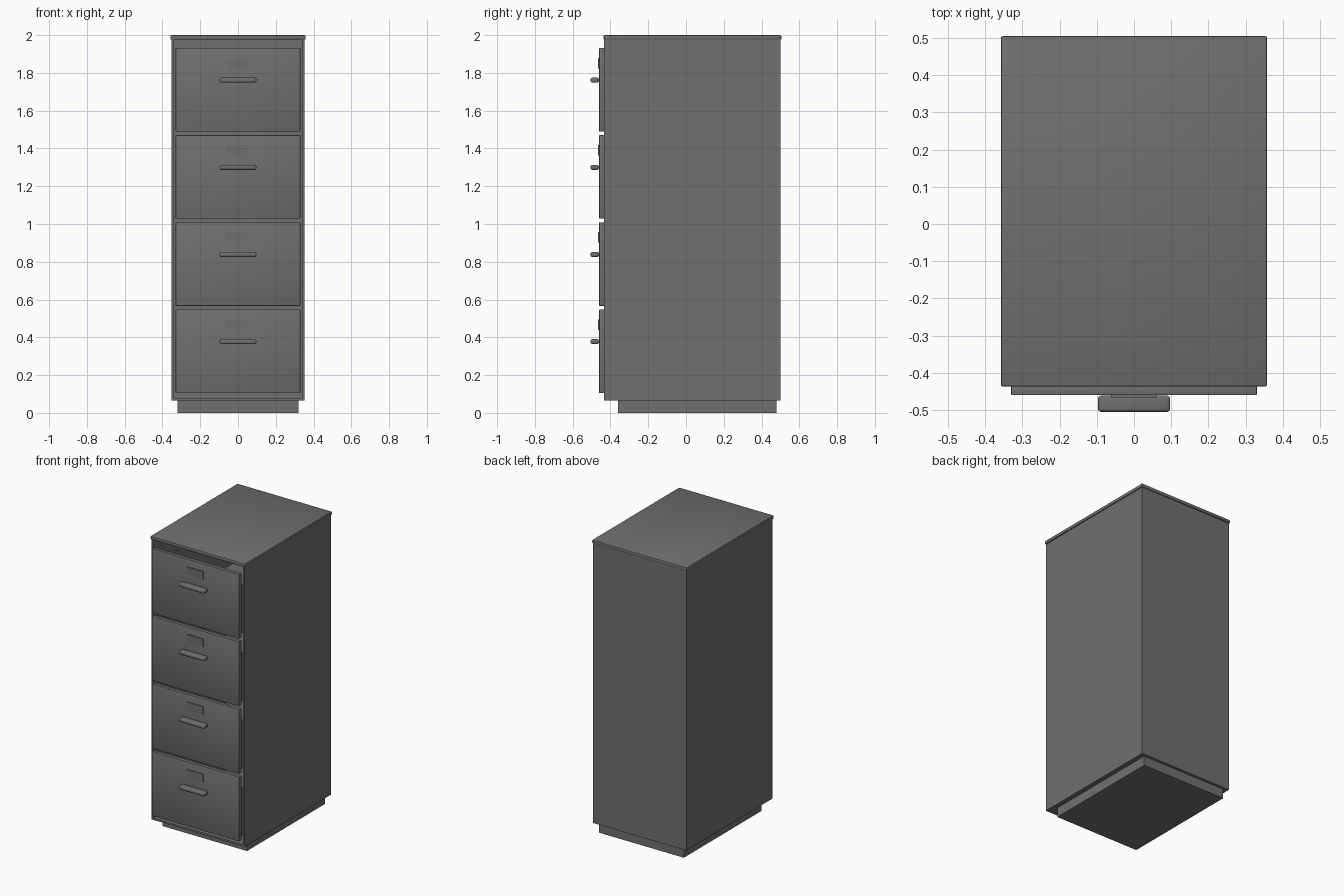
import bpy
import bmesh

if "Cube" in bpy.data.objects:
    bpy.data.objects.remove(bpy.data.objects["Cube"])

steel = bpy.data.materials.new("grey steel")
steel.diffuse_color = (0.16, 0.16, 0.155, 1)
steel.use_nodes = True
steel.node_tree.nodes["Principled BSDF"].inputs["Base Color"].default_value = steel.diffuse_color


def box(name, x, y, z, bevel=0, segments=1):
    """Box from (min, max) ranges on each axis."""
    bm = bmesh.new()
    bmesh.ops.create_cube(bm, size=1)
    for v in bm.verts:
        v.co = [r[0] + (c + 0.5) * (r[1] - r[0]) for c, r in zip(v.co, (x, y, z))]
    if bevel:
        bmesh.ops.bevel(bm, geom=bm.edges[:], offset=bevel, segments=segments,
                        profile=0.5, affect='EDGES')
    mesh = bpy.data.meshes.new(name)
    bm.to_mesh(mesh)
    bm.free()
    mesh.materials.append(steel)
    obj = bpy.data.objects.new(name, mesh)
    bpy.context.collection.objects.link(obj)
    if segments > 1:
        bpy.ops.object.select_all(action='DESELECT')
        obj.select_set(True)
        bpy.context.view_layer.objects.active = obj
        bpy.ops.object.shade_smooth_by_angle()
    return obj


# Cabinet shell, open at the front
T = 0.012
FRONT, BACK, W = -0.433, 0.499, 0.352
for side, s in (("left", -1), ("right", 1)):
    xs = sorted((s * W, s * (W - T)))
    box(side + "_panel", xs, (FRONT, BACK), (0.065, 1.976))
box("back_panel", (-W + T, W - T), (BACK - T, BACK), (0.065, 1.976))
box("floor_panel", (-W + T, W - T), (FRONT, BACK - T), (0.065, 0.077))

# Plinth and lid
box("plinth", (-0.32, 0.32), (-0.36, 0.48), (0, 0.065))
box("lid", (-0.358, 0.358), (-0.437, 0.505), (1.976, 2.0), 0.006, 2)

# Four drawers: front, open box, handle and label plate
for i in range(4):
    z = 0.105 + i * 0.4615
    n = f"drawer_{i + 1}_"
    box(n + "front", (-0.33, 0.33), (-0.46, -0.434), (z, z + 0.442), 0.003, 2)
    for side, s in (("left", -1), ("right", 1)):
        xs = sorted((s * 0.315, s * 0.305))
        box(n + side + "_wall", xs, (-0.434, 0.45), (z + 0.015, z + 0.34))
    box(n + "back_wall", (-0.305, 0.305), (0.44, 0.45), (z + 0.015, z + 0.34))
    box(n + "bottom", (-0.305, 0.305), (-0.434, 0.44), (z + 0.015, z + 0.025))
    box(n + "handle", (-0.097, 0.097), (-0.505, -0.461),
        (z + 0.259, z + 0.285), 0.009, 3)
    box(n + "label_plate", (-0.062, 0.062), (-0.466, -0.46),
        (z + 0.335, z + 0.39))
